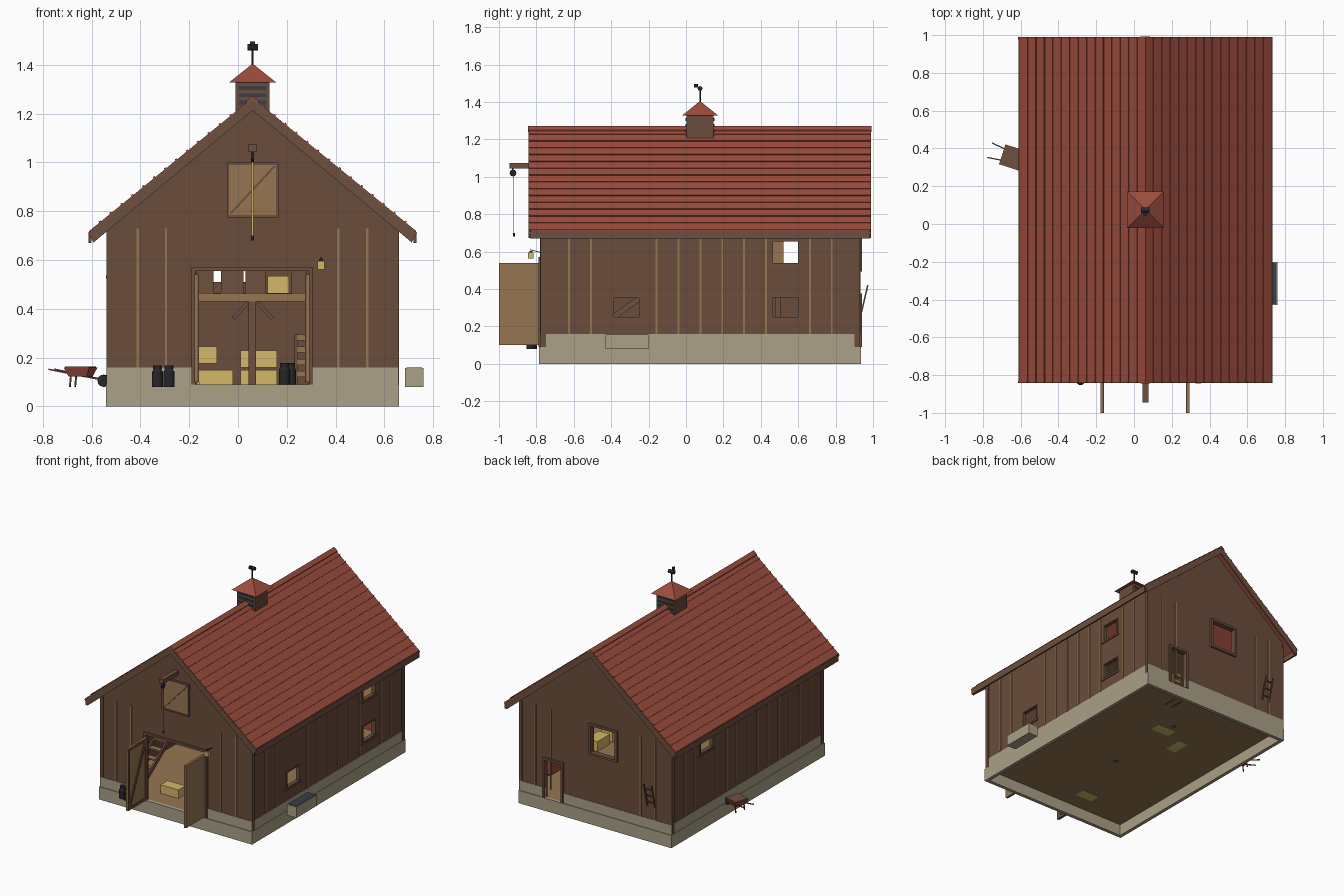
import bpy, bmesh, math
from mathutils import Matrix, Vector

if bpy.data.objects.get("Cube"):
    bpy.data.objects.remove(bpy.data.objects["Cube"])


def material(name, r, g, b):
    m = bpy.data.materials.new(name)
    m.use_nodes = True
    col = [((c + 0.055) / 1.055) ** 2.4 for c in (r, g, b)] + [1]
    m.diffuse_color = col
    m.node_tree.nodes["Principled BSDF"].inputs["Base Color"].default_value = col
    return m


WALL = material("barn_brown", 0.415, 0.30, 0.23)
TRIM = material("trim_brown", 0.43, 0.315, 0.245)
RED = material("roof_red", 0.61, 0.30, 0.24)
STONE = material("stone", 0.67, 0.63, 0.53)
TAN = material("plank_tan", 0.59, 0.46, 0.32)
HAY = material("hay_yellow", 0.83, 0.72, 0.41)
BLACK = material("black_iron", 0.15, 0.15, 0.17)
SLATE = material("slate", 0.22, 0.24, 0.28)


def finish(name, bm, mat):
    bmesh.ops.recalc_face_normals(bm, faces=bm.faces)
    for f in bm.faces:
        f.smooth = False
    me = bpy.data.meshes.new(name)
    bm.to_mesh(me)
    bm.free()
    me.materials.append(mat)
    ob = bpy.data.objects.new(name, me)
    bpy.context.collection.objects.link(ob)
    return ob


def box(name, mat, x0, x1, y0, y1, z0, z1):
    bm = bmesh.new()
    mid = Vector((x0 + x1, y0 + y1, z0 + z1)) / 2
    size = Matrix.Diagonal((x1 - x0, y1 - y0, z1 - z0, 1))
    bmesh.ops.create_cube(bm, size=1, matrix=Matrix.Translation(mid) @ size)
    return finish(name, bm, mat)


def aim(p, q):
    p, q = Vector(p), Vector(q)
    rot = (q - p).to_track_quat('Z', 'Y').to_matrix().to_4x4()
    return Matrix.Translation((p + q) / 2) @ rot, (q - p).length


def bar(name, mat, p, q, w=0.02, h=None):
    """Square bar between two points."""
    m, length = aim(p, q)
    bm = bmesh.new()
    bmesh.ops.create_cube(bm, size=1, matrix=m @ Matrix.Diagonal((w, h or w, length, 1)))
    return finish(name, bm, mat)


def rod(name, mat, p, q, r0, r1=None, sides=12):
    """Round rod or cone between two points."""
    m, length = aim(p, q)
    bm = bmesh.new()
    bmesh.ops.create_cone(bm, cap_ends=True, segments=sides, radius1=r0,
                          radius2=r0 if r1 is None else r1, depth=length, matrix=m)
    return finish(name, bm, mat)


def rect(a, b, c, d):
    return [(a, c), (b, c), (b, d), (a, d)]


def panel(name, mat, axis, lo, hi, outline, *holes):
    """Upright slab with holes, spanning lo..hi along the given axis."""
    cu = bpy.data.curves.new(name, 'CURVE')
    cu.dimensions, cu.fill_mode, cu.extrude = '2D', 'BOTH', (hi - lo) / 2
    for loop in (outline, *holes):
        sp = cu.splines.new('POLY')
        sp.points.add(len(loop) - 1)
        for pt, (u, v) in zip(sp.points, loop):
            pt.co = (u, v, 0, 1)
        sp.use_cyclic_u = True
    tmp = bpy.data.objects.new(name + "_outline", cu)
    bpy.context.collection.objects.link(tmp)
    me = bpy.data.meshes.new_from_object(tmp.evaluated_get(bpy.context.evaluated_depsgraph_get()))
    bm = bmesh.new()
    bm.from_mesh(me)
    bpy.data.objects.remove(tmp)
    bpy.data.meshes.remove(me)
    mid = (lo + hi) / 2
    for v in bm.verts:
        u, w, d = v.co
        v.co = (u, mid + d, w) if axis == 'y' else (mid + d, u, w)
    bmesh.ops.remove_doubles(bm, verts=bm.verts, dist=1e-5)
    return finish(name, bm, mat)


CX, L, R, F, B = 0.06, -0.533, 0.653, -0.775, 0.927
SLOPE, RIDGE = 0.815, 1.265
DOOR = (-0.175, 0.29, 0.09, 0.555)
BACKDOOR = (0.325, 0.455, 0.09, 0.36)
BACKWIN = (-0.1, 0.09, 0.51, 0.70)
RIGHT_WINDOWS = [(-0.385, -0.25, 0.25, 0.355), (0.465, 0.6, 0.25, 0.355), (0.465, 0.6, 0.54, 0.655)]
LEFT_WINDOWS = RIGHT_WINDOWS[2:]


def roof_z(x):
    return RIDGE - SLOPE * abs(x - CX)


# Hollow stone footing, stone plinth broken at the doorways, thin plank floor
for x in (-0.54, 0.635):
    box("footing_side", STONE, x, x + 0.025, -0.785, 0.935, 0, 0.09)
for y in (-0.785, 0.91):
    box("footing_end", STONE, -0.515, 0.635, y, y + 0.025, 0, 0.09)
for x in (L - 0.003, R - 0.012):
    box("plinth_side", STONE, x, x + 0.015, F - 0.004, B + 0.003, 0.09, 0.16)
for y, d in ((F - 0.004, DOOR), (B - 0.011, BACKDOOR)):
    box("plinth_end", STONE, L, d[0], y, y + 0.014, 0.09, 0.16)
    box("plinth_end", STONE, d[1], R, y, y + 0.014, 0.09, 0.16)
box("floor", TAN, -0.52, 0.64, -0.765, 0.915, 0.082, 0.09)


# Walls with openings
def gable(d):
    e = 0.02
    return [(L, 0.085), (d[0], 0.085), (d[0], d[3]), (d[1], d[3]), (d[1], 0.085), (R, 0.085),
            (R, roof_z(R) - e), (CX, RIDGE - e), (L, roof_z(L) - e)]


panel("front_wall", WALL, 'y', F, F + 0.025, gable(DOOR))
panel("back_wall", WALL, 'y', B - 0.025, B, gable(BACKDOOR), rect(*BACKWIN))
for side, x, wins in (("left", L, LEFT_WINDOWS), ("right", R - 0.025, RIGHT_WINDOWS)):
    panel(side + "_wall", WALL, 'x', x, x + 0.025, rect(F, B, 0.085, 0.755), *[rect(*w) for w in wins])


# Trim around openings
def frame(name, axis, lo, hi, w, t=0.016):
    a, b, c, d = w
    panel(name, TRIM, axis, lo, hi, rect(a - t, b + t, c - t, d + t), rect(*w))


for side, x, out, wins in (("right", R, 1, RIGHT_WINDOWS), ("left", L, -1, LEFT_WINDOWS)):
    for w in wins:
        lo, hi = sorted((x, x + out * 0.004))
        frame(side + "_window_frame", 'x', lo, hi, w, 0.008)
        lo, hi = sorted((x, x + out * 0.007))
        box(side + "_window_sill", TRIM, lo, hi, w[0] - 0.02, w[1] + 0.02, w[2] - 0.016, w[2] - 0.004)
frame("back_window_frame", 'y', B, B + 0.014, BACKWIN)
for name, d, lo, hi in (("front", DOOR, F - 0.014, F), ("back", BACKDOOR, B, B + 0.014)):
    for x in (d[0] - 0.008, d[1] + 0.008):
        box(name + "_door_jamb", TRIM, x - 0.008, x + 0.008, lo, hi, 0.09, d[3])
    box(name + "_door_lintel", TRIM, d[0] - 0.016, d[1] + 0.016, lo, hi, d[3], d[3] + 0.016)

# Battens and corner boards
for x in (-0.41, -0.295, 0.41, 0.53):
    box("front_batten", TAN, x - 0.005, x + 0.005, F - 0.006, F, 0.16, 0.73)
    box("back_batten", TAN, x - 0.005, x + 0.005, B, B + 0.006, 0.16, 0.73)
for i in range(13):
    y = -0.625 + 0.117 * i
    for side, x, wins in (("left", L - 0.005, LEFT_WINDOWS), ("right", R, RIGHT_WINDOWS)):
        if not any(w[0] - 0.02 < y < w[1] + 0.02 for w in wins):
            box(side + "_batten", TAN, x, x + 0.005, y - 0.005, y + 0.005, 0.16, 0.72)
for x in (L - 0.006, R - 0.019):
    for y in (F - 0.002, B - 0.026):
        box("corner_board", WALL, x, x + 0.025, y, y + 0.028, 0.09, 0.73)

# Roof slab with thin seams running along it
HALF, SEAMS = 0.67, 15
eave = RIDGE - SLOPE * HALF
panel("roof", RED, 'y', -0.84, 0.988,
      [(CX, RIDGE), (CX + HALF, eave), (CX + HALF, eave - 0.02), (CX, RIDGE - 0.02),
       (CX - HALF, eave - 0.02), (CX - HALF, eave)])
for s in (1, -1):
    for i in range(1, SEAMS):
        d = HALF * i / SEAMS
        x, z = CX + s * d, RIDGE - SLOPE * d
        w, drop = 0.0035, s * 0.0035 * SLOPE
        seam = [(x - w, z + drop), (x + w, z - drop), (x + w + s * 0.003, z - drop + 0.004),
                (x - w + s * 0.003, z + drop + 0.004)]
        panel("roof_seam", RED, 'y', -0.84, 0.988, seam)
    x = CX + s * 0.666
    box("eave_fascia", TRIM, x - 0.006, x + 0.006, -0.835, 0.985, 0.67, eave - 0.005)
panel("ridge_cap", RED, 'y', -0.845, 0.993,
      [(CX, 1.272), (CX + 0.025, 1.25), (CX + 0.025, 1.24), (CX, 1.258), (CX - 0.025, 1.24), (CX - 0.025, 1.25)])
barge = [(CX, 1.261), (0.734, 0.711), (0.712, 0.672), (CX, 1.213), (-0.592, 0.672), (-0.614, 0.711)]
for y in (-0.842, 0.978):
    panel("barge_board", TRIM, 'y', y, y + 0.012, barge)

# Cupola with louvres and weather vane
CY = 0.075
box("cupola_body", WALL, CX - 0.07, CX + 0.07, CY - 0.072, CY + 0.072, 1.18, 1.33)
for s in (-1, 1):
    for z in (1.215, 1.245, 1.275, 1.305):
        y = CY + s * 0.074
        box("cupola_louvre", SLATE, CX - 0.056, CX + 0.056, y - 0.004, y + 0.004, z - 0.008, z + 0.008)
cap = rod("cupola_roof", RED, (0, 0, 1.328), (0, 0, 1.405), 0.136, 0, 4)
cap.matrix_world = Matrix.Translation((CX, CY, 0)) @ Matrix.Rotation(math.pi / 4, 4, 'Z')
rod("vane_pole", BLACK, (CX, CY, 1.39), (CX, CY, 1.465), 0.004)
rod("vane_body", BLACK, (CX - 0.022, CY, 1.472), (CX + 0.022, CY, 1.472), 0.013)
rod("vane_head", BLACK, (CX, CY - 0.022, 1.476), (CX, CY - 0.022, 1.495), 0.01)

# Open front doors, braced on the inner face
for x, s in ((-0.172, 1), (0.287, -1)):
    box("front_door", TAN, x - 0.006, x + 0.006, -1.0, -0.785, 0.1, 0.54)
    lo, hi = sorted((x + s * 0.006, x + s * 0.012))
    panel("door_brace_frame", TRIM, 'x', lo, hi, rect(-1.0, -0.785, 0.1, 0.54), rect(-0.98, -0.805, 0.12, 0.52))
    bar("door_diagonal", TRIM, (x + s * 0.008, -0.98, 0.12), (x + s * 0.008, -0.805, 0.52), 0.008, 0.02)

# Loft hatch, hoist beam, pulley and rope
box("loft_hatch", TAN, -0.045, 0.163, F - 0.01, F, 0.775, 0.997)
frame("loft_hatch_frame", 'y', F - 0.016, F, (-0.036, 0.156, 0.784, 0.99), 0.01)
bar("loft_hatch_diagonal", TRIM, (-0.03, F - 0.011, 0.79), (0.15, F - 0.011, 0.985), 0.008, 0.008)
box("hoist_beam", TRIM, CX - 0.016, CX + 0.016, -0.945, F, 1.043, 1.073)
rod("pulley", BLACK, (CX - 0.006, -0.925, 1.02), (CX + 0.006, -0.925, 1.02), 0.018)
rod("pulley_strap", BLACK, (CX, -0.925, 1.02), (CX, -0.925, 1.045), 0.004)
box("hoist_rope", HAY, CX - 0.004, CX + 0.004, -0.922, -0.919, 0.695, 1.01)
rod("hoist_hook", BLACK, (CX, -0.92, 0.68), (CX, -0.92, 0.7), 0.006)

# Wall lantern
bar("lantern_bracket", BLACK, (0.34, F, 0.595), (0.34, -0.835, 0.61), 0.004)
box("lantern_glass", HAY, 0.325, 0.355, -0.845, -0.815, 0.562, 0.595)
box("lantern_cap", BLACK, 0.332, 0.348, -0.838, -0.822, 0.595, 0.604)


# Milk cans
def milk_can(x, y, z):
    rod("milk_can_body", BLACK, (x, y, z), (x, y, z + 0.06), 0.023)
    rod("milk_can_shoulder", BLACK, (x, y, z + 0.06), (x, y, z + 0.073), 0.023, 0.015)
    rod("milk_can_lid", BLACK, (x, y, z + 0.073), (x, y, z + 0.088), 0.018)


for x, y, z in ((-0.33, -0.82, 0.08), (-0.283, -0.83, 0.08), (0.19, -0.5, 0.09), (0.215, -0.45, 0.09)):
    milk_can(x, y, z)

# Water trough
box("trough", STONE, 0.685, 0.76, -0.43, -0.2, 0.08, 0.157)
box("trough_water", SLATE, 0.69, 0.755, -0.424, -0.206, 0.155, 0.16)

# Wheelbarrow, built along its own x axis and turned into place
parts = [rod("barrow_wheel", BLACK, (0.1, -0.008, 0.105), (0.1, 0.008, 0.105), 0.025)]
tray = rod("barrow_tray", RED, (0, 0, 0.122), (0, 0, 0.16), 0.055, 0.078, 4)
tray.data.transform(Matrix.Rotation(math.pi / 4, 4, 'Z'))
parts += [tray, box("barrow_load", TRIM, -0.05, 0.05, -0.05, 0.05, 0.158, 0.163)]
for s in (-1, 1):
    parts.append(bar("barrow_handle", TRIM, (0.1, s * 0.014, 0.108), (-0.125, s * 0.04, 0.152), 0.006))
    parts.append(bar("barrow_leg", TRIM, (-0.03, s * 0.035, 0.13), (-0.035, s * 0.035, 0.08), 0.006))
for p in parts:
    p.matrix_world = Matrix.Translation((-0.645, 0.352, 0)) @ Matrix.Rotation(math.radians(-18), 4, 'Z')

# Small ladder hung on the back wall
for x in (-0.41, -0.35):
    bar("ladder_rail", TRIM, (x, 0.932, 0.25), (x, 0.972, 0.42), 0.008)
for t in (0.2, 0.5, 0.8):
    bar("ladder_rung", TRIM, (-0.41, 0.932 + 0.04 * t, 0.25 + 0.17 * t), (-0.35, 0.932 + 0.04 * t, 0.25 + 0.17 * t), 0.007)

# Loft floor, railing, posts and braces
box("loft_floor", TAN, -0.51, 0.63, -0.12, 0.905, 0.44, 0.465)
for y in (-0.12, 0.49):
    box("loft_beam", TAN, -0.51, 0.63, y - 0.015, y + 0.015, 0.43, 0.463)
    box("loft_post", TRIM, 0.043, 0.073, y - 0.015, y + 0.015, 0.08, 0.43)
    for s in (-1, 1):
        bar("knee_brace", TRIM, (CX + s * 0.02, y, 0.425), (CX + s * 0.08, y, 0.36), 0.014)
for a, b in ((-0.17, -0.1), (-0.07, 0.022), (0.03, 0.115), (0.22, 0.28)):
    box("loft_rail_board", TRIM, a, b, -0.12, -0.105, 0.465, 0.57)
box("loft_stud", TAN, 0.3, 0.33, 0.465, 0.52, 0.465, 0.9)

# Stairs to the loft
for x in (-0.42, -0.32):
    bar("stair_stringer", TRIM, (x, -0.6, 0.1), (x, -0.1, 0.455), 0.012, 0.03)
for i in range(8):
    y, z = -0.56 + 0.057 * i, 0.13 + 0.041 * i
    box("stair_tread", TAN, -0.42, -0.32, y - 0.02, y + 0.02, z - 0.005, z + 0.005)

# Shelf rack and chest by the back door, and hay bales
for x in (0.237, 0.295):
    box("rack_post", TRIM, x - 0.006, x + 0.006, 0.68, 0.78, 0.08, 0.29)
for z in (0.12, 0.17, 0.22, 0.27):
    box("rack_shelf", TAN, 0.237, 0.295, 0.68, 0.78, z, z + 0.025)
box("red_chest", RED, 0.48, 0.6, 0.72, 0.82, 0.2, 0.3)
for x, y, z, hx, hy in ((-0.09, -0.6, 0.08, 0.07, 0.04), (0.085, 0.41, 0.08, 0.075, 0.04),
                        (0.085, 0.41, 0.16, 0.075, 0.04), (-0.127, 0.3, 0.08, 0.04, 0.07),
                        (-0.127, 0.3, 0.175, 0.04, 0.07), (0.165, 0.58, 0.465, 0.045, 0.07),
                        (0.165, 0.75, 0.465, 0.045, 0.07)):
    box("hay_bale", HAY, x - hx, x + hx, y - hy, y + hy, z, z + 0.07)
